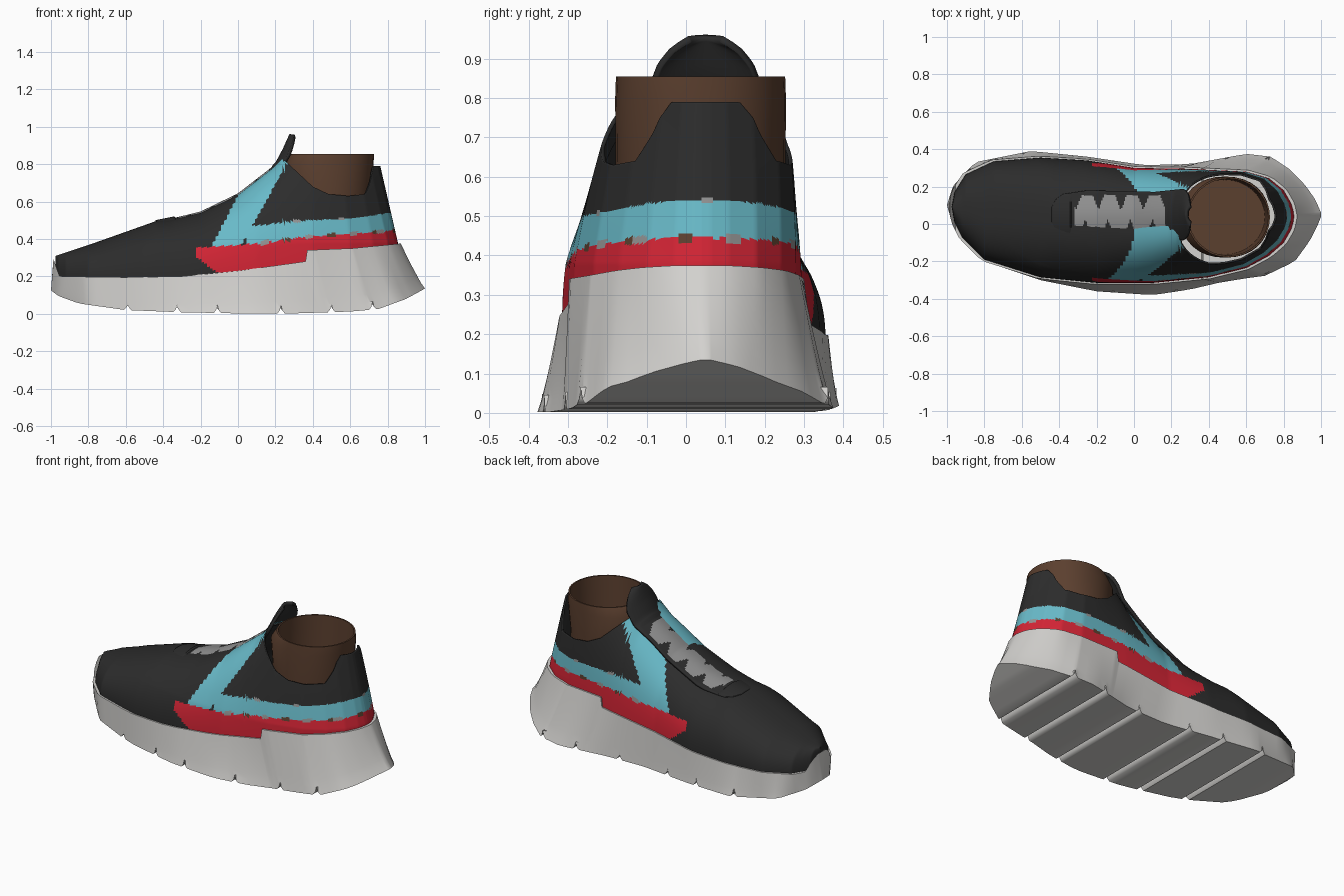
import bpy, bmesh, math

if "Cube" in bpy.data.objects:
    bpy.data.objects.remove(bpy.data.objects["Cube"])


def material(name, r, g, b):
    m = bpy.data.materials.new(name)
    m.use_nodes = True
    m.diffuse_color = (r, g, b, 1)
    bsdf = m.node_tree.nodes["Principled BSDF"]
    bsdf.inputs["Base Color"].default_value = (r, g, b, 1)
    bsdf.inputs["Roughness"].default_value = 0.8
    return m


BLACK = material("charcoal", 0.025, 0.025, 0.025)
BLUE = material("sky_blue", 0.14, 0.49, 0.58)
RED = material("red", 0.65, 0.018, 0.035)
BROWN = material("brown", 0.105, 0.05, 0.028)
WHITE = material("off_white", 0.65, 0.64, 0.62)
GREY = material("lace_grey", 0.29, 0.29, 0.29)


def curve(*pts):
    """Piecewise linear function through (x, value) points."""
    def f(x):
        if x <= pts[0][0]:
            return pts[0][1]
        for (a, p), (b, q) in zip(pts, pts[1:]):
            if x <= b:
                return p + (q - p) * (x - a) / (b - a)
        return pts[-1][1]
    return f


def finish(name, bm, mats, rule=None, angle=40, thickness=0):
    bmesh.ops.remove_doubles(bm, verts=bm.verts, dist=0.0004)
    bmesh.ops.recalc_face_normals(bm, faces=bm.faces)
    if rule:
        for f in bm.faces:
            f.material_index = mats.index(rule(f.calc_center_median()))
    me = bpy.data.meshes.new(name)
    bm.to_mesh(me)
    bm.free()
    ob = bpy.data.objects.new(name, me)
    bpy.context.collection.objects.link(ob)
    for m in mats:
        me.materials.append(m)
    bpy.ops.object.select_all(action='DESELECT')
    bpy.context.view_layer.objects.active = ob
    ob.select_set(True)
    bpy.ops.object.shade_smooth_by_angle(angle=math.radians(angle))
    if thickness:
        # The lining and rim take the last material
        mod = ob.modifiers.new("thickness", 'SOLIDIFY')
        mod.thickness, mod.offset = thickness, -1
        mod.material_offset = mod.material_offset_rim = len(mats) - 1


def grid(bm, rows, closed=False):
    """Skin rows of points with quads."""
    vs = [[bm.verts.new(p) for p in r] for r in rows]
    for a, b in zip(vs, vs[1:]):
        n = len(a)
        for j in range(n if closed else n - 1):
            k = (j + 1) % n
            bm.faces.new((a[j], a[k], b[k], b[j]))
    return vs


# Plan outlines of the upper and of the tread
up_left = curve((-.975, .09), (-.96, .17), (-.9, .265), (-.75, .335), (-.5, .355), (-.25, .34), (0, .3),
                (.3, .295), (.6, .28), (.72, .245), (.8, .18), (.84, .11), (.853, .065), (.855, .04))
up_right = curve((-.975, .09), (-.96, .01), (-.92, -.07), (-.8, -.19), (-.5, -.285), (-.2, -.315), (.1, -.315),
                 (.4, -.285), (.6, -.235), (.72, -.17), (.8, -.1), (.84, -.03), (.853, .015), (.855, .04))
tread_left = curve((-1, .1), (-.97, .2), (-.85, .33), (-.55, .39), (-.25, .36), (.05, .315), (.3, .32),
                   (.6, .375), (.73, .36), (.83, .295), (.91, .215), (.97, .13), (1, .06))
tread_right = curve((-1, .1), (-.96, -.03), (-.8, -.2), (-.5, -.3), (-.2, -.36), (.1, -.38), (.3, -.35),
                    (.45, -.315), (.6, -.29), (.7, -.277), (.86, -.2), (.94, -.09), (.985, .0), (1, .04))
sole_top = curve((-.97, .29), (-.94, .2), (-.6, .195), (-.3, .2), (0, .23), (.355, .28),
                 (.362, .34), (.6, .35), (.85, .375))
sole_low = curve((-1, .125), (-.96, .095), (-.85, .055), (-.6, .02), (-.3, .008), (0, .002), (.3, .002), (.6, .012),
                 (.75, .025), (.9, .08), (1, .135))
ridge = curve((-.975, .31), (-.75, .385), (-.44, .495), (-.35, .505), (-.2, .54), (0, .635),
              (.2, .79), (.24, .84), (.3, .91), (.4, 1.03), (.5, 1.17), (.85, 1.3))
upper_low = curve((-.97, .19), (-.3, .17), (.35, .24), (.85, .32))
collar = curve((.2, .9), (.25, .82), (.4, .68), (.5, .64), (.62, .63), (.73, .64), (.78, .71), (.82, .79))
ROUND = 0.83

# Sole: flared wall with cross grooves in the tread
GROOVES = (-.59, -.325, -.11, .23, .5, .72)
stations = [-math.cos(math.pi * i / 48) for i in range(49)]
stations = [s for s in stations if all(abs(s - g) > .03 for g in GROOVES)]
for g in GROOVES:
    stations += [g - .02, g - .007, g, g + .007, g + .02]
stations += [(.354 + .058) / .914, (.363 + .058) / .914]
stations.sort()
ROWS = 8


def sole_section(x):
    xt = -.058 + .914 * x
    near = min(abs(x - g) for g in GROOVES)
    groove = .044 if near < .001 else .015 if near < .01 else 0
    pts = []
    for low, top, out, order in ((tread_right, up_right, -.008, range(ROWS, -1, -1)),
                                 (tread_left, up_left, .008, range(ROWS + 1))):
        for k in order:
            t = k / ROWS
            s = t ** .85
            y = low(x) * (1 - s) + (top(xt) + out) * s
            z = sole_low(x) * (1 - t) + sole_top(xt) * t + (groove if k == 0 else 0)
            pts.append((x * (1 - s) + (xt + .015 * x) * s, y, z))
    return pts


bm = bmesh.new()
vs = grid(bm, [sole_section(x) for x in stations], closed=True)
bm.faces.new(vs[0])
bm.faces.new(vs[-1])
finish("sole", bm, [WHITE], angle=50)

# Upper: arched sections, open at the collar and leaning in at the heel
ARCH = 64
LENGTH = 190


def upper_section(s):
    yl, yr, z0, h = up_left(s), up_right(s), upper_low(s), ridge(s)
    ratio = min(1, (collar(s) - z0) / (h - z0))
    top = math.asin(ratio ** (1 / ROUND))
    mid, half = (yl + yr) / 2, (yl - yr) / 2
    blend = min(1, max(0, (s - .4) / .4))
    sides = []
    for sign in (1, -1):
        side = []
        for k in range(ARCH + 1):
            a = top * k / ARCH
            z = z0 + (h - z0) * math.sin(a) ** ROUND
            across = max(0, math.cos(a)) ** ROUND * half
            rise = max(0, z - .38)
            if sign < 0:
                across *= 1 - .5 * rise
            side.append((s - .23 * rise * blend, mid + sign * across, z))
        sides.append(side)
    return sides


red_top = curve((-.2, .355), (.1, .375), (.35, .41), (.85, .445))
blue_top = curve((.08, .47), (.3, .495), (.6, .51), (.85, .545))
stripe_front = curve((.36, -.14), (.655, .01), (.73, .075), (.84, .19))


def upper_colour(c):
    # Small stitched tabs along the band edges
    along = c.x if c.x < .74 else c.y + .02
    tab = along / .12 % 2
    if c.x > .1 and abs(c.z - red_top(c.x)) < .01 and tab % 1 < .33:
        return BROWN if tab < 1 else GREY
    if c.x > .14 and abs(c.z - blue_top(c.x)) < .007 and .5 < tab < .75:
        return GREY
    if c.z < red_top(c.x):
        return RED if c.x > -.22 + max(0, .3 - c.z) * 1.3 else BLACK
    x = c.x - (.04 if c.y > 0 else 0)
    if stripe_front(c.z) < x < .075 + (c.z - .47) * .56:
        return BLUE
    return BLUE if c.x > .05 and c.z < blue_top(c.x) else BLACK


bm = bmesh.new()
sections = [upper_section(-.06 - .915 * math.cos(math.pi * i / LENGTH)) for i in range(LENGTH + 1)]
for side in (0, 1):
    grid(bm, [sec[side] for sec in sections])
finish("upper", bm, [BLUE, RED, BROWN, GREY, BLACK], upper_colour, angle=50, thickness=.01)

# Tongue with painted lacing in a shallow recess, rising above the collar
tongue_z = curve((-.44, .488), (-.35, .506), (-.2, .543), (0, .64), (.2, .795), (.24, .87), (.275, .948))
tongue_half = curve((-.44, .04), (-.42, .08), (-.38, .11), (-.25, .13), (.1, .122), (.24, .138),
                    (.255, .122), (.267, .09), (.275, .045))


def tongue_row(x):
    row = []
    for j in range(49):
        v = j / 24 - 1
        d = v * tongue_half(x)
        drop = 1.9 * d * d
        recess = .009 * max(0, 1 - (d / .115) ** 4) if -.34 < x < .18 else 0
        row.append((x + .1 * v * v * max(0, x), .05 + d, tongue_z(x) + .013 - drop - recess))
    return row


def lace_colour(c):
    if not -.32 < c.x < .165:
        return BLACK
    d = c.y - .05
    phase = (c.x + .32 + (.05 if d > 0 else 0)) / .12 % 1
    notch = max(0, 1 - abs(phase - .5) / .25)
    return GREY if abs(d) < .104 - .08 * notch else BLACK


bm = bmesh.new()
xs = [-.44 + .68 * i / 90 for i in range(91)] + [.24 + .035 * i / 8 for i in range(1, 9)]
grid(bm, [tongue_row(x) for x in xs])
finish("tongue", bm, [GREY, BLACK], lace_colour, angle=50, thickness=.018)

# Ankle liner: open sleeve that fills the collar, with a floor
bm = bmesh.new()
rings = []
for cx, rx, ry, z, p in ((.485, .225, .205, .42, 1), (.485, .23, .216, .64, 1), (.487, .238, .217, .8, .92),
                         (.505, .222, .215, .855, 1), (.505, .213, .206, .855, 1), (.485, .215, .2, .46, 1)):
    ring = []
    for i in range(32):
        c, s = math.cos(i * math.pi / 16), math.sin(i * math.pi / 16)
        ring.append((cx + rx * math.copysign(abs(c) ** p, c), .037 + ry * math.copysign(abs(s) ** p, s), z))
    rings.append(ring)
vs = grid(bm, rings, closed=True)
bm.faces.new(vs[0])
bm.faces.new(vs[-1])
finish("ankle_liner", bm, [BROWN], angle=40)
